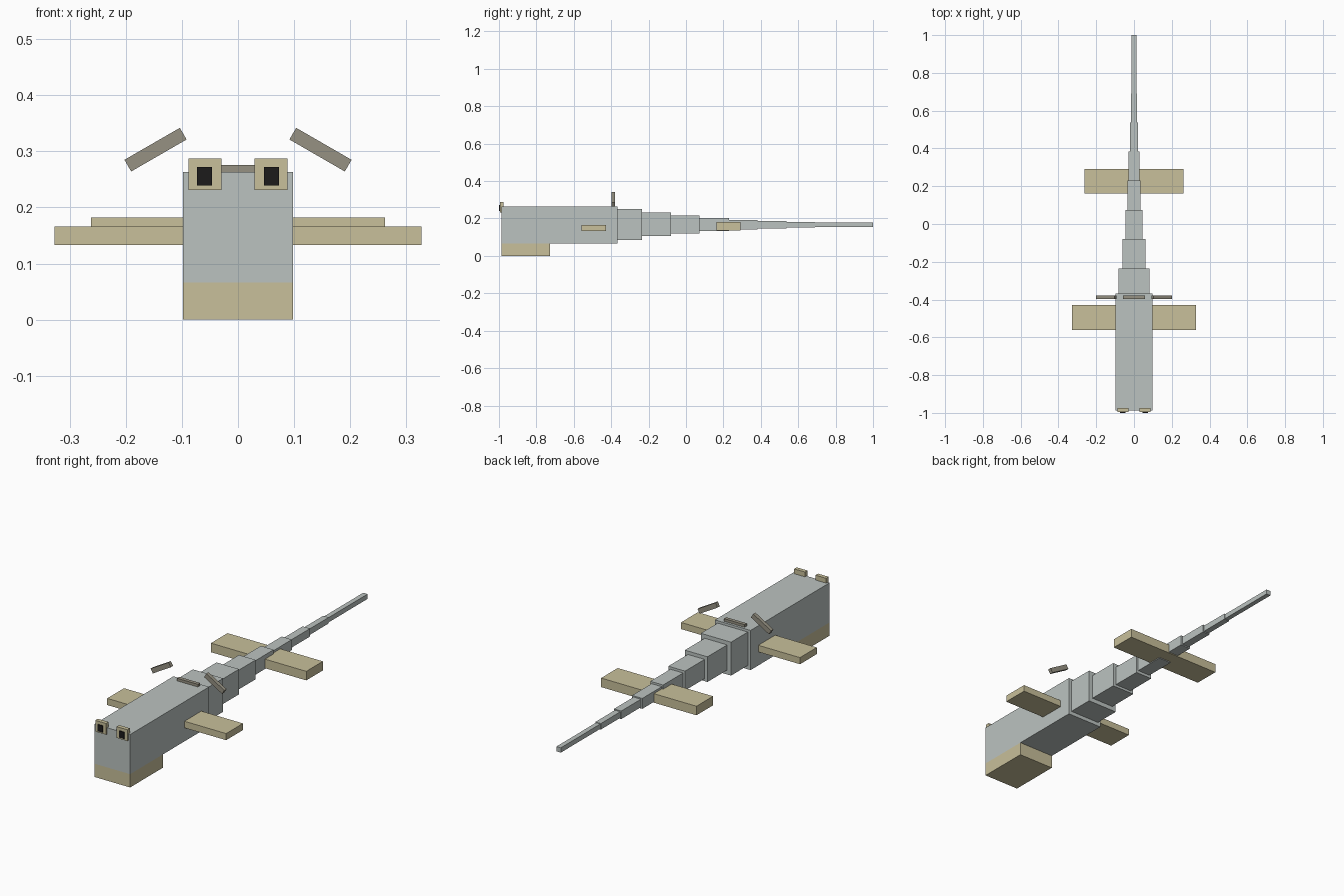
import bpy
from math import radians

cube = bpy.data.objects.get("Cube")
if cube:
    bpy.data.objects.remove(cube, do_unlink=True)


def material(name, rgb):
    mat = bpy.data.materials.new(name)
    mat.use_nodes = True
    mat.diffuse_color = (*rgb, 1)
    mat.node_tree.nodes["Principled BSDF"].inputs["Base Color"].default_value = (*rgb, 1)
    return mat


GREY = material("pale_grey", (0.50, 0.545, 0.53))
TAN = material("tan", (0.58, 0.525, 0.325))
TAUPE = material("taupe", (0.305, 0.285, 0.225))
BLACK = material("black", (0.012, 0.011, 0.011))


def box(name, mat, x, y, z, tilt=0):
    """Box spanning the (low, high) pairs, optionally rolled about y."""
    spans = (x, y, z)
    centre = [(lo + hi) / 2 for lo, hi in spans]
    bpy.ops.mesh.primitive_cube_add(size=1, location=centre)
    ob = bpy.context.object
    ob.name = name
    ob.scale = [hi - lo for lo, hi in spans]
    ob.rotation_euler.y = radians(tilt)
    ob.data.materials.append(mat)
    return ob


# Body and lower jaw
HALF = 0.098
box("body", GREY, (-HALF, HALF), (-0.987, -0.367), (0.066, 0.263))
box("lower_jaw", TAN, (-HALF, HALF), (-0.987, -0.728), (0, 0.066))

# Tail: stepped boxes (end y, half width, bottom, top)
tail = [
    (-0.235, 0.083, 0.085, 0.251),
    (-0.080, 0.062, 0.107, 0.232),
    (0.073, 0.046, 0.119, 0.215),
    (0.230, 0.035, 0.133, 0.203),
    (0.383, 0.028, 0.141, 0.193),
    (0.537, 0.020, 0.147, 0.187),
    (0.690, 0.015, 0.152, 0.182),
    (1.000, 0.012, 0.155, 0.179),
]
start = -0.367
for i, (end, half, bottom, top) in enumerate(tail, 1):
    box(f"tail_segment_{i}", GREY, (-half, half), (start, end), (bottom, top))
    start = end

# Fins run straight through the body
box("front_fins", TAN, (-0.327, 0.327), (-0.56, -0.428), (0.133, 0.166))
box("rear_fins", TAN, (-0.262, 0.262), (0.162, 0.292), (0.137, 0.182))

# Eyes and floating side crests, mirrored
for side, s in (("left", 1), ("right", -1)):
    def mirrored(a, b):
        return tuple(sorted((s * a, s * b)))
    box(f"{side}_eye", TAN, mirrored(0.029, 0.088), (-0.995, -0.975), (0.231, 0.287))
    box(f"{side}_pupil", BLACK, mirrored(0.046, 0.073), (-1.0, -0.993), (0.239, 0.272))
    box(f"{side}_crest", TAUPE, mirrored(0.09, 0.204), (-0.397, -0.379),
        (0.291, 0.315), tilt=30 * s)
box("centre_crest", TAUPE, (-0.057, 0.057), (-0.397, -0.379), (0.252, 0.276))
